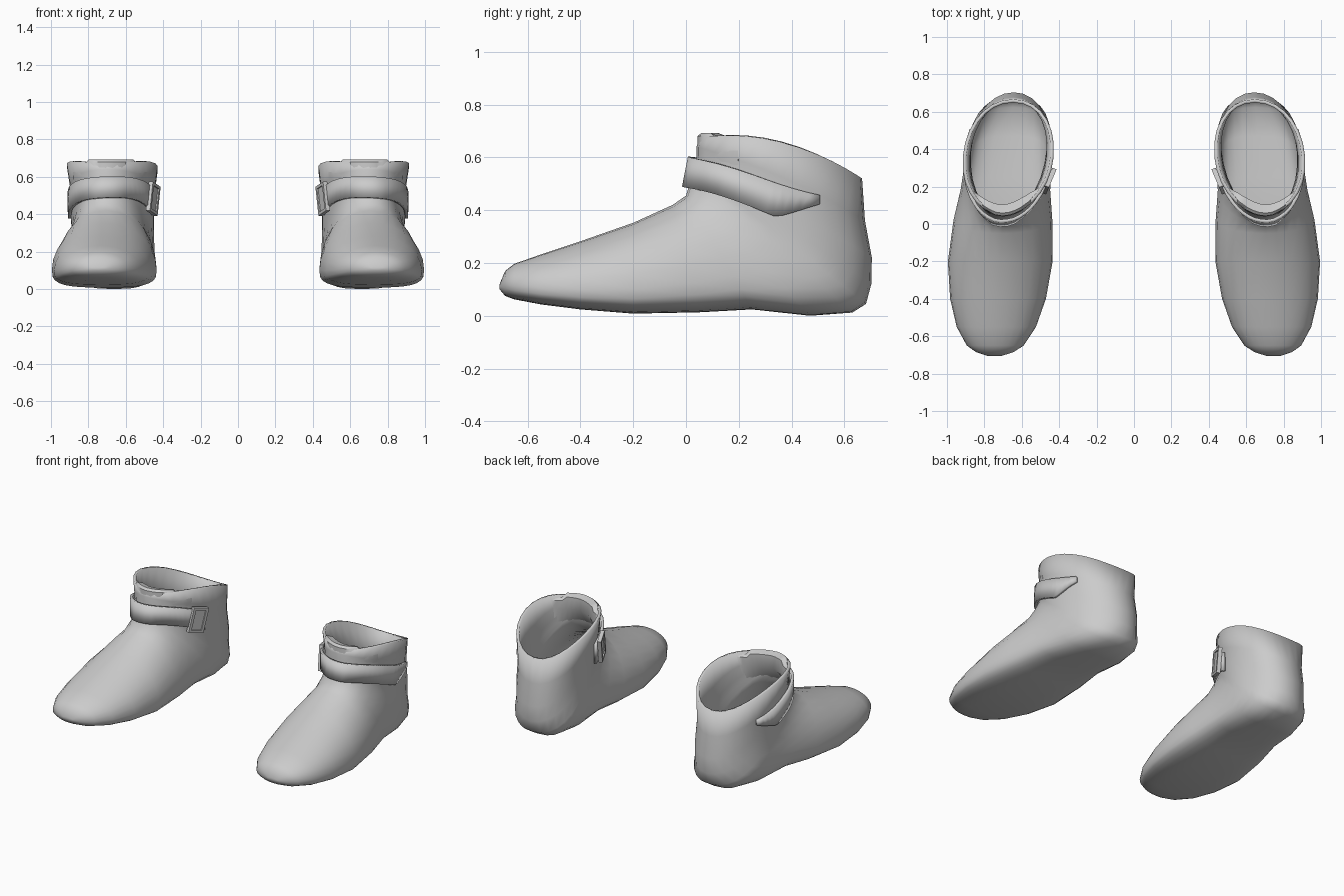
import bpy, bmesh
from math import sin, cos, pi, radians
from mathutils import Vector, Matrix
from mathutils.bvhtree import BVHTree

if "Cube" in bpy.data.objects:
    bpy.data.objects.remove(bpy.data.objects["Cube"])

SEG = 28


def finish(name, bm, thickness=0):
    bmesh.ops.recalc_face_normals(bm, faces=bm.faces)
    me = bpy.data.meshes.new(name)
    bm.to_mesh(me)
    ob = bpy.data.objects.new(name, me)
    bpy.context.collection.objects.link(ob)
    if thickness:
        s = ob.modifiers.new("thickness", 'SOLIDIFY')
        s.thickness, s.offset = thickness, -1
    ob.modifiers.new("pair", 'MIRROR')
    bpy.ops.object.select_all(action='DESELECT')
    ob.select_set(True)
    bpy.context.view_layer.objects.active = ob
    bpy.ops.object.shade_smooth_by_angle(angle=radians(48))


def skin(bm, rows, closed):
    n = len(rows[0])
    for a, b in zip(rows, rows[1:]):
        for i in range(n if closed else n - 1):
            j = (i + 1) % n
            bm.faces.new((a[i], a[j], b[j], b[i]))


def axis_x(y):
    """Centre line of the foot: it runs inward towards the heel."""
    return .703 - (.085 if y > 0 else .06) * y


# Shoe: sections fan from the vertical toe round the heel to the collar
# (top y, top z, bottom y, bottom z, half width)
stations = [
    (-.706, .12, -.706, .1, .035),
    (-.685, .17, -.685, .075, .1),
    (-.65, .197, -.65, .062, .152),
    (-.55, .232, -.55, .043, .212),
    (-.4, .282, -.4, .024, .256),
    (-.2, .352, -.2, .008, .28),
    (-.05, .42, .05, .013, .264),
    (0, .455, .25, .024, .24),
    (.015, .505, .47, 0, .23),
    (.027, .54, .63, .012, .223),
    (.032, .56, .682, .045, .22),
    (.036, .58, .702, .12, .22),
    (.04, .605, .704, .22, .22),
    (.04, .64, .678, .36, .223),
    (.05, .675, .667, .52, .243),
]
bm = bmesh.new()
rows = []
for k, (ty, tz, by, bz, w) in enumerate(stations):
    sole = sin(pi * min(k / 11, 1))             # flat-bottomed in the middle
    lift = .06 * (max(0, k - 11) / 3) ** 2      # collar bows up at the sides
    top, bot = Vector((axis_x(ty), ty, tz)), Vector((axis_x(by), by, bz))
    mid = bot.lerp(top, .5 - .23 * sole)
    row = []
    for i in range(SEG):
        s, c = sin(2 * pi * i / SEG), cos(2 * pi * i / SEG)
        e = 1 if c > 0 else 2 / (2.1 + 1.2 * sole)
        p = mid + ((top if c > 0 else bot) - mid) * abs(c) ** e
        p.x += w * abs(s) ** e * (1 if s > 0 else -1)
        p.z += lift * s * s
        row.append(bm.verts.new(p))
    rows.append(row)
skin(bm, rows, True)
bm.faces.new(rows[0])
bmesh.ops.recalc_face_normals(bm, faces=bm.faces)
tree = BVHTree.FromBMesh(bm)
finish("ankle_boot", bm, .018)


def on_boot(phi, z, offset):
    """Point outside the ankle at an angle from the front."""
    d = Vector((sin(phi), -cos(phi), 0))
    o = Vector((.67, .3, z))
    hit = tree.ray_cast(o, d)[0] or o + d * .25
    return hit + d * offset


# Strap: band wrapped round the ankle with a rounded outer tip
def strap_edges(phi):
    y = .3 - .31 * cos(phi)
    hi, lo = .60 - .275 * y, .487 - .32 * y
    if y > .35:
        lo = .375 + .048 * ((y - .35) / .17) ** 1.4
    return lo, hi


bm = bmesh.new()
rows = []
for i in range(31):
    phi = radians(-88 + 223 * i / 30)
    lo, hi = strap_edges(phi)
    off = .018 + .016 * max(0, cos(phi))
    low = on_boot(phi, lo + .25 * (hi - lo), off)
    high = on_boot(phi, hi - .25 * (hi - lo), off)
    low, high = low.lerp(high, -.25), high.lerp(low, -.25)
    low.z, high.z = lo, hi
    rows.append([bm.verts.new(low), bm.verts.new(high)])
skin(bm, rows, False)
finish("ankle_strap", bm, .018)

# Padded lip inside the front of the collar
bm = bmesh.new()
rows = []
for i in range(17):
    phi = radians(-64 + 8 * i)
    t = abs(i - 8) / 8
    hi = .692 if t < .55 else .668
    out, inn = on_boot(phi, .64, -.002), on_boot(phi, .64, -.004 - .06 * (1 - t * t))
    deep = on_boot(phi, .5, -.015)
    row = []
    for p, z in ((out, .60), (out, hi - .012), (out.lerp(inn, .25), hi),
                 (inn, hi - .012), (inn, .60), (deep, .5)):
        row.append(bm.verts.new((p.x, p.y, z)))
    rows.append(row)
skin(bm, rows, True)
bm.faces.new(rows[0])
bm.faces.new(rows[-1])
finish("collar_lip", bm)

# Buckle: raised rectangular frame over a plate on the inner side
phi = radians(-72)
lo, hi = strap_edges(phi)
centre = on_boot(phi, (lo + hi) / 2, .03)
normal = Vector((-.92, -.39, 0)).normalized()
tangent = Vector((-normal.y, normal.x, 0))
frame = Matrix((tangent, normal, Vector((0, 0, 1)))).transposed().to_4x4()
frame = Matrix.Translation(centre) @ frame @ Matrix.Rotation(radians(-15), 4, 'Y')
bm = bmesh.new()


def bar(loc, size):
    m = frame @ Matrix.Translation(loc) @ Matrix.Diagonal((*size, 1))
    bmesh.ops.create_cube(bm, size=1, matrix=m)


for side in (-1, 1):
    bar((.045 * side, 0, 0), (.018, .024, .16))
    bar((0, 0, .072 * side), (.09, .024, .016))
bar((0, -.002, 0), (.08, .014, .13))
finish("buckle", bm)
